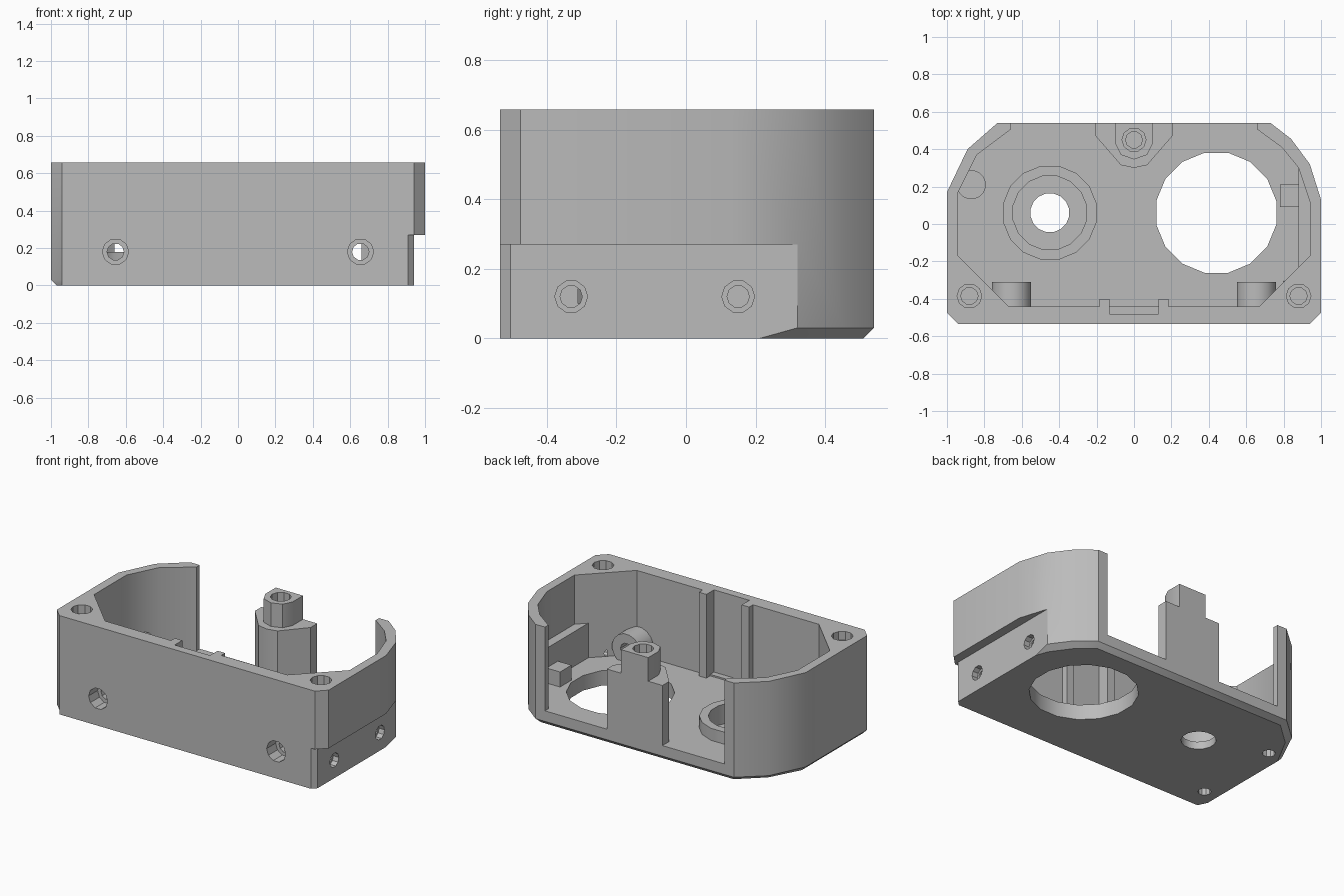
import bpy, bmesh, math
from mathutils import Matrix, Vector

if "Cube" in bpy.data.objects:
    bpy.data.objects.remove(bpy.data.objects["Cube"])

grey = bpy.data.materials.new("plain grey")
grey.use_nodes = True
COLOUR = (0.5, 0.5, 0.5, 1)
grey.diffuse_color = COLOUR
grey.node_tree.nodes["Principled BSDF"].inputs["Base Color"].default_value = COLOUR

HEIGHT, FLOOR = 0.657, 0.1


def finish(name, bm):
    bmesh.ops.recalc_face_normals(bm, faces=bm.faces)
    mesh = bpy.data.meshes.new(name)
    bm.to_mesh(mesh)
    bm.free()
    mesh.materials.append(grey)
    ob = bpy.data.objects.new(name, mesh)
    bpy.context.collection.objects.link(ob)
    return ob


def loft(name, layers):
    """Solid through stacked outlines, each given as (outline, z)."""
    bm = bmesh.new()
    rings = [[bm.verts.new((x, y, z)) for x, y in pts] for pts, z in layers]
    n = len(rings[0])
    bm.faces.new(rings[0][::-1])
    bm.faces.new(rings[-1])
    for low, high in zip(rings, rings[1:]):
        for i in range(n):
            j = (i + 1) % n
            bm.faces.new((low[i], low[j], high[j], high[i]))
    return finish(name, bm)


def prism(name, pts, z0, z1):
    return loft(name, [(pts, z0), (pts, z1)])


def box(name, x0, x1, y0, y1, z0, z1):
    return prism(name, [(x0, y0), (x1, y0), (x1, y1), (x0, y1)], z0, z1)


def rod(name, start, end, radius, sides=16):
    a, b = Vector(start), Vector(end)
    axis = b - a
    turn = axis.to_track_quat('Z', 'Y').to_matrix().to_4x4()
    spin = Matrix.Rotation(math.pi / sides, 4, 'Z')
    bm = bmesh.new()
    bmesh.ops.create_cone(bm, cap_ends=True, segments=sides, radius1=radius,
                          radius2=radius, depth=axis.length,
                          matrix=Matrix.Translation((a + b) / 2) @ turn @ spin)
    return finish(name, bm)


def combine(tool, *targets, operation='DIFFERENCE'):
    for ob in targets:
        mod = ob.modifiers.new("combine", 'BOOLEAN')
        mod.operation, mod.solver, mod.object = operation, 'EXACT', tool
        bpy.context.view_layer.objects.active = ob
        bpy.ops.object.modifier_apply(modifier=mod.name)
    bpy.data.objects.remove(tool)


def stepped_hole(start, end, shoulder, wide, narrow, *targets):
    """Screw hole with a wider mouth reaching from start to shoulder."""
    combine(rod("hole", start, end, narrow, 10), *targets)
    combine(rod("mouth", start, shoulder, wide, 10), *targets)


# Shell with a bevelled lower edge on the sides and back
outer = [(-0.94, -0.535), (0.94, -0.535), (1, -0.475), (1, 0.13), (0.94, 0.32),
         (0.84, 0.455), (0.73, 0.54), (-0.73, 0.54), (-0.89, 0.4), (-1, 0.17),
         (-1, -0.475)]
base = [(x if y < -0.5 else x * 0.97, y - 0.03 if y > 0.3 else y) for x, y in outer]
shell = loft("shell", [(base, 0), (outer, 0.03), (outer, HEIGHT)])

# Cavity and open back
inner = [(-0.67, -0.44), (0.67, -0.44), (0.94, -0.17), (0.94, 0.12), (0.88, 0.3),
         (0.79, 0.41), (0.66, 0.505), (0.66, 0.7), (-0.66, 0.7), (-0.66, 0.505),
         (-0.84, 0.37), (-0.94, 0.17), (-0.94, -0.17)]
combine(prism("cavity", inner, FLOOR, 1), shell)

# Inner ledge that backs the side recess, then the recess itself
ledge = [(0.88, -0.26), (0.97, -0.26), (0.97, 0.13), (0.905, 0.31), (0.88, 0.31)]
combine(prism("ledge", ledge, 0.05, 0.33), shell, operation='UNION')
recess = [(1.2, 1), (0.94, 1), (0.94, -0.505), (0.87, -0.575), (1.2, -0.575)]
combine(prism("recess", recess, -0.5, 0.27), shell)

# Slot in the front wall with a rib on each side
combine(box("slot", -0.13, 0.13, -0.48, -0.4, FLOOR + 0.01, 1), shell)
for side, name in ((-1, "right"), (1, "left")):
    x0, x1 = sorted((side * 0.13, side * 0.185))
    box(name + "_slot_rib", x0, x1, -0.445, -0.4, FLOOR - 0.01, HEIGHT)

# Round openings in the floor and the bearing ring
bearing_ring = rod("bearing_ring", (-0.45, 0.06, 0.08), (-0.45, 0.06, 0.18), 0.255)
combine(rod("seat", (-0.45, 0.06, 0.05), (-0.45, 0.06, 0.5), 0.2), shell, bearing_ring)
combine(rod("shaft", (-0.45, 0.06, -0.5), (-0.45, 0.06, 0.5), 0.105), shell)
combine(rod("opening", (0.44, 0.06, -0.5), (0.44, 0.06, 0.25), 0.327), shell)

# Front screw bosses and corner screw holes
for side, name in ((-1, "right"), (1, "left")):
    x = side * 0.655
    boss = rod(name + "_front_boss", (x, -0.46, 0.18), (x, -0.31, 0.18), 0.107)
    stepped_hole((x, -0.8, 0.18), (x, -0.2, 0.18), (x, -0.44, 0.18),
                 0.07, 0.045, shell, boss)
    x = side * 0.88
    stepped_hole((x, -0.385, 0.9), (x, -0.385, 0.38), (x, -0.385, 0.6),
                 0.066, 0.046, shell)

# Side screw holes with the small inner block
side_block = box("side_block", 0.78, 0.9, 0.09, 0.21, 0.06, 0.2)
for y in (-0.33, 0.15):
    stepped_hole((1.2, y, 0.12), (0.8, y, 0.12), (0.9, y, 0.12),
                 0.047, 0.032, shell, side_block)

# Screw holes from below and the boss on the right wall
wall_boss = rod("wall_boss", (-0.87, 0.21, 0.08), (-0.87, 0.21, 0.25), 0.078)
for y in (-0.385, 0.21):
    combine(rod("hole", (-0.87, y, -0.3), (-0.87, y, 0.2), 0.04, 10), shell, wall_boss)

# Stepped post in the middle of the back
post_base = [(0.205, 0.54), (-0.205, 0.54), (-0.205, 0.47), (-0.07, 0.315),
             (0, 0.3), (0.07, 0.315), (0.205, 0.47)]
post_top = [(0.1, 0.54), (-0.1, 0.54), (-0.1, 0.43), (-0.07, 0.37), (0, 0.345),
            (0.07, 0.37), (0.1, 0.43)]
post = prism("back_post", post_base, FLOOR, 0.5)
combine(prism("post_top", post_top, 0.4, HEIGHT), post, operation='UNION')
stepped_hole((0, 0.45, 0.9), (0, 0.45, 0.3), (0, 0.45, 0.58), 0.064, 0.045, post)

# Smooth the curved walls, keep corners sharp
for ob in bpy.context.scene.objects:
    ob.select_set(ob.type == 'MESH')
bpy.context.view_layer.objects.active = shell
bpy.ops.object.shade_smooth_by_angle(angle=math.radians(30))
